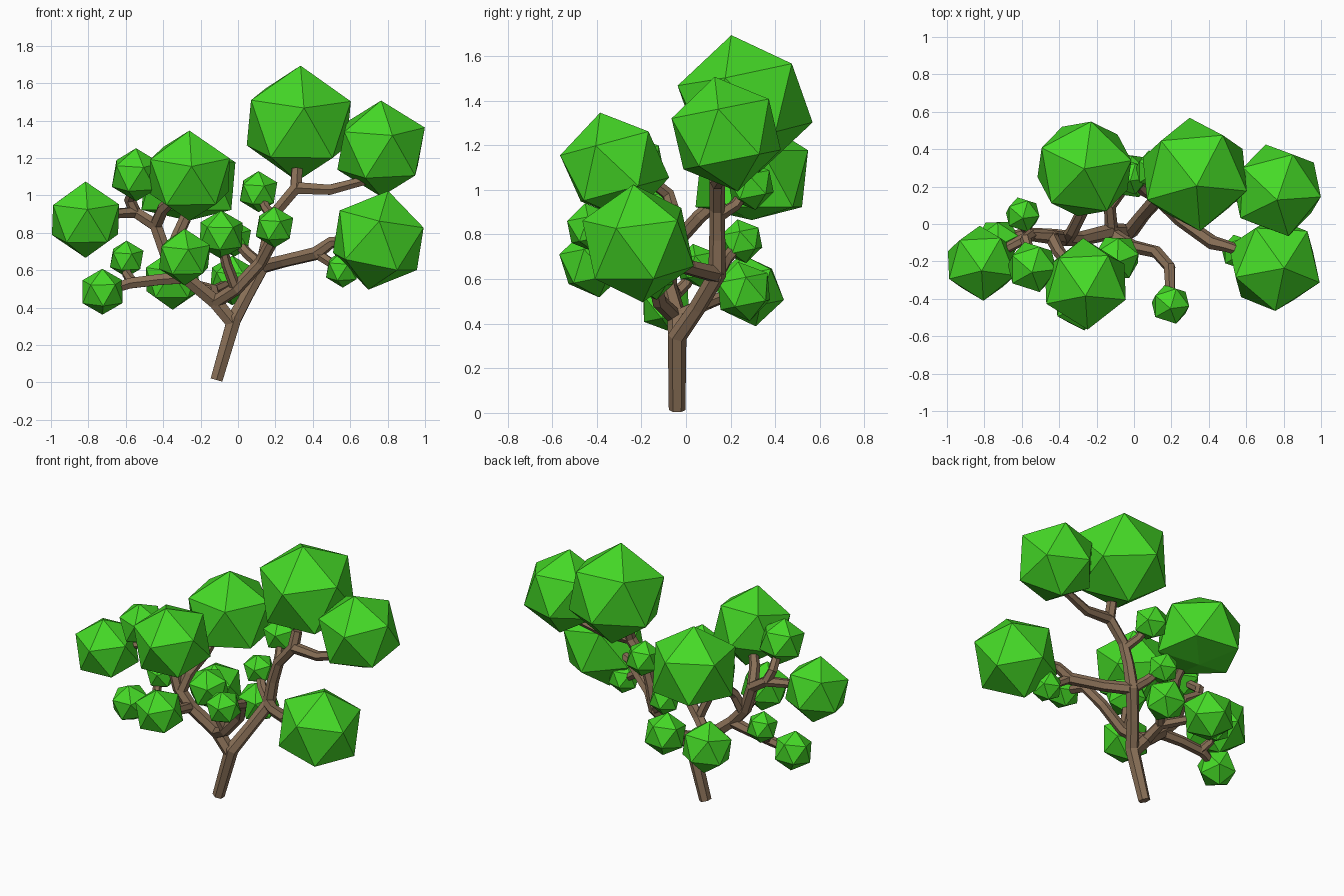
import bpy, math
from mathutils import Matrix, Vector


def material(name, color):
    m = bpy.data.materials.new(name)
    m.diffuse_color = color
    return m


bark = material("bark", (0.25, 0.16, 0.095, 1))
green = material("leaf_green", (0.06, 0.7, 0.02, 1))


def branch(name, *pts):
    """Six-sided tapering limb through points (x, y, z, radius)."""
    cu = bpy.data.curves.new(name, 'CURVE')
    cu.dimensions = '3D'
    cu.bevel_depth = 1.2
    cu.bevel_resolution = 1
    cu.use_fill_caps = True
    sp = cu.splines.new('POLY')
    sp.points.add(len(pts) - 1)
    sp.use_smooth = False
    for p, (x, y, z, r) in zip(sp.points, pts):
        p.co = (x, y, z, 1)
        p.radius = r
    ob = bpy.data.objects.new(name, cu)
    bpy.context.collection.objects.link(ob)
    cu.materials.append(bark)
    bpy.ops.object.select_all(action='DESELECT')
    ob.select_set(True)
    bpy.context.view_layer.objects.active = ob
    bpy.ops.object.convert(target='MESH')


def leaf(name, x, y, z, r, turn=0, tx=0.0, ty=-0.2, bottom=1.0):
    """Icosahedron leaf clump: turned about z, then its tip leant to (tx, ty).
    bottom < 1 pulls the lowest corner up for a flatter underside."""
    bpy.ops.mesh.primitive_ico_sphere_add(subdivisions=1, radius=r)
    ob = bpy.context.object
    ob.name = name
    min(ob.data.vertices, key=lambda v: v.co.z).co.z *= bottom
    lean = Vector((0, 0, 1)).rotation_difference(Vector((tx, ty, 1))).to_matrix().to_4x4()
    spin = Matrix.Rotation(math.radians(turn), 4, 'Z')
    ob.matrix_world = Matrix.Translation((x, y, z)) @ lean @ spin
    ob.data.materials.append(green)


# Trunk and right-hand stem
branch("trunk", (-.115, -.04, .013, .031), (-.02, -.04, .34, .036), (.05, .05, .47, .032),
       (.13, .14, .62, .034), (.16, .14, .78, .03), (.2, .14, .91, .028),
       (.31, .14, 1.04, .03), (.315, .17, 1.14, .027))
branch("upper_right_branch", (.31, .14, 1.04, .03), (.49, .14, 1.03, .026), (.68, .17, 1.08, .022))
branch("lower_right_branch", (.13, .14, .62, .033), (.25, .02, .65, .03),
       (.42, -.1, .69, .032), (.5, -.12, .75, .026), (.62, -.16, .76, .022))
branch("low_twig", (.42, -.1, .69, .025), (.54, -.13, .61, .02))
branch("back_upper_twig", (.19, .14, .88, .025), (.15, .22, .93, .022), (.12, .27, 1.0, .02))
branch("back_middle_twig", (.13, .14, .62, .028), (.05, .18, .69, .025), (-.01, .24, .76, .022))

# Left-hand main limb
branch("left_limb", (-.03, -.04, .32, .034), (-.12, -.04, .43, .036), (-.29, -.08, .57, .033),
       (-.38, -.08, .67, .032), (-.44, -.07, .84, .032), (-.55, -.06, .91, .028),
       (-.7, -.14, .9, .022))
branch("left_top_twig", (-.55, -.06, .91, .027), (-.58, -.08, .98, .025), (-.55, -.18, 1.06, .022))
branch("low_left_branch", (-.29, -.08, .56, .03), (-.42, -.06, .55, .028), (-.58, -.05, .53, .027),
       (-.7, -.08, .49, .022))
branch("low_left_twig", (-.56, -.05, .53, .024), (-.595, 0, .58, .022), (-.595, .04, .65, .02))
branch("crown_front_branch", (-.44, -.07, .84, .03), (-.4, -.15, .93, .028), (-.3, -.27, 1.02, .022))
branch("crown_back_branch", (-.36, -.08, .66, .03), (-.33, -.04, .77, .028),
       (-.28, .06, .88, .027), (-.27, .2, 1.0, .022))
branch("front_left_twig", (-.29, -.08, .57, .028), (-.29, -.22, .6, .026), (-.285, -.38, .67, .022))
branch("front_right_branch", (-.12, -.05, .43, .03), (-.01, -.12, .5, .03), (.12, -.15, .64, .028),
       (.19, -.23, .77, .028), (.195, -.39, .82, .022))
branch("middle_twig", (-.01, -.12, .5, .026), (-.06, -.15, .63, .024), (-.09, -.18, .75, .02))
branch("back_low_branch", (-.12, -.04, .43, .03), (-.13, .09, .49, .028), (-.3, .22, .54, .022))
branch("back_low_twig", (-.13, .09, .49, .025), (-.03, .22, .54, .02))

# Leaf clumps: x, y, z, radius, turn, lean, underside
clumps = [
    (.325, .265, 1.385, .315, -13, .03, -.2),
    (.765, .18, 1.25, .262, -3, 0, -.2),
    (.75, -.215, .76, .27, -22, .2, -.08),
    (-.26, -.32, 1.105, .25, -15, 0, -.27),
    (-.265, .295, 1.05, .285, 10, 0, 0, .65),
    (-.545, -.23, 1.11, .145, 0),
    (-.815, -.21, .87, .208, -15),
    (-.725, -.09, .485, .125, 20),
    (-.595, .05, .66, .1, 0),
    (-.285, -.42, .67, .155, -10),
    (-.09, -.18, .79, .132, 15),
    (.195, -.43, .83, .112, 0),
    (.11, .29, 1.02, .112, 0),
    (-.35, .28, .55, .165, -20),
    (-.03, .26, .545, .135, 10),
    (-.02, .25, .77, .1, 0),
    (.56, -.15, .605, .1, 0),
]
for i, c in enumerate(clumps):
    leaf(f"leaf_clump_{i + 1}", *c)
